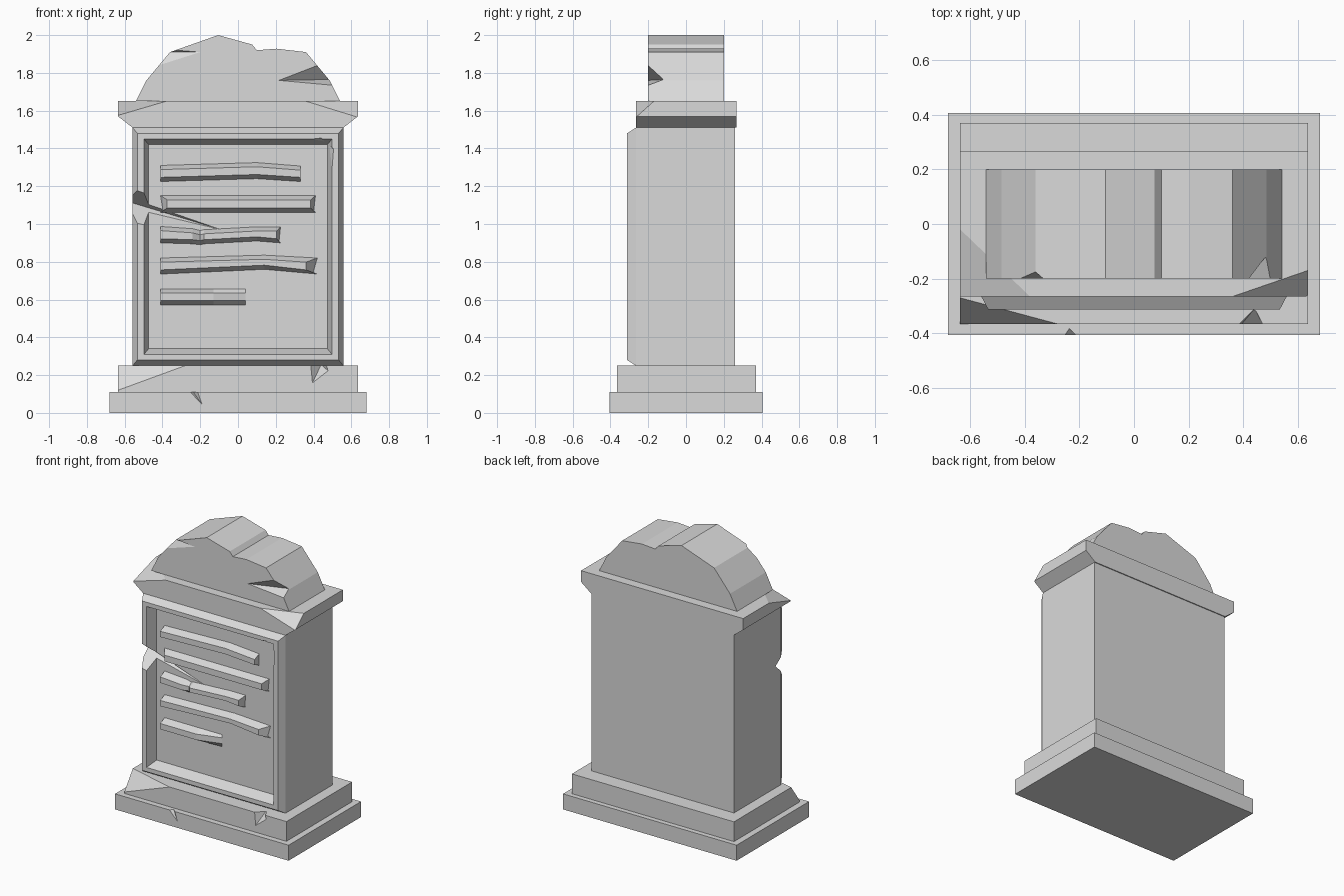
import bpy
import bmesh

cube = bpy.data.objects.get("Cube")
if cube:
    bpy.data.objects.remove(cube, do_unlink=True)

stone = bpy.data.materials.new("grey stone")
stone.use_nodes = True
stone.diffuse_color = (0.7, 0.7, 0.7, 1)
stone.node_tree.nodes["Principled BSDF"].inputs["Base Color"].default_value = (0.7, 0.7, 0.7, 1)


def finish(name, bm):
    bmesh.ops.recalc_face_normals(bm, faces=bm.faces)
    mesh = bpy.data.meshes.new(name)
    bm.to_mesh(mesh)
    bm.free()
    mesh.materials.append(stone)
    obj = bpy.data.objects.new(name, mesh)
    bpy.context.collection.objects.link(obj)
    return obj


def loft(name, sections):
    """Skin a row of matching closed sections and cap both ends."""
    bm = bmesh.new()
    rings = [[bm.verts.new(p) for p in s] for s in sections]
    n = len(rings[0])
    for a, b in zip(rings, rings[1:]):
        for i in range(n):
            j = (i + 1) % n
            bm.faces.new((a[i], a[j], b[j], b[i]))
    bm.faces.new(rings[0])
    bm.faces.new(rings[-1])
    return finish(name, bm)


def extrude_profile(name, profile, y0, y1):
    return loft(name, [[(x, y, z) for x, z in profile] for y in (y0, y1)])


def block(name, half_x, y0, y1, z0, z1):
    return extrude_profile(name, [(-half_x, z0), (half_x, z0), (half_x, z1), (-half_x, z1)], y0, y1)


def chip(target, points):
    """Break a piece off the target with a convex cutter."""
    bm = bmesh.new()
    for p in points:
        bm.verts.new(p)
    result = bmesh.ops.convex_hull(bm, input=bm.verts)
    loose = [g for g in result["geom_interior"] if isinstance(g, bmesh.types.BMVert)]
    bmesh.ops.delete(bm, geom=loose, context='VERTS')
    cutter = finish("chip_cutter", bm)
    cutter.hide_render = True
    mod = target.modifiers.new("chip", 'BOOLEAN')
    mod.operation = 'DIFFERENCE'
    mod.solver = 'EXACT'
    mod.object = cutter
    bpy.context.view_layer.objects.active = target
    bpy.ops.object.modifier_apply(modifier=mod.name)
    bpy.data.objects.remove(cutter, do_unlink=True)


# Stepped base
lower_step = block("lower_step", 0.68, -0.405, 0.405, 0, 0.11)
chip(lower_step, [(-0.26, -0.41, 0.115), (-0.24, -0.38, 0.115), (-0.21, -0.41, 0.115), (-0.18, -0.41, 0.03)])
upper_step = block("upper_step", 0.635, -0.365, 0.37, 0.11, 0.25)
chip(upper_step, [(-0.635, -0.365, 0.12), (-0.635, -0.27, 0.25), (-0.28, -0.365, 0.25), (-0.75, -0.5, 0.35)])
chip(upper_step, [(0.38, -0.37, 0.255), (0.44, -0.31, 0.255), (0.47, -0.37, 0.255),
                  (0.48, -0.37, 0.22), (0.39, -0.37, 0.15)])

# Main slab with chamfered frame and sunken panel
PANEL = -0.235


def frame_ring(inset, half_x, y):
    lo, hi = 0.25 + inset, 1.51 - inset
    return [(-half_x, y, lo), (half_x, y, lo), (half_x, y, hi), (-half_x, y, hi)]


slab = loft("slab", [frame_ring(0, 0.558, 0.26), frame_ring(0, 0.558, -0.265),
                     frame_ring(0.03, 0.533, -0.312), frame_ring(0.06, 0.498, -0.312),
                     frame_ring(0.09, 0.473, PANEL)])
# Crack running from the frame into the panel
chip(slab, [(-0.62, -0.2, 1.13), (-0.62, -0.36, 1.24), (-0.62, -0.36, 0.98),
            (-0.09, PANEL, 0.97), (-0.12, -0.36, 0.98)])
# Broken inner corner of the frame
chip(slab, [(0.25, -0.33, 1.445), (0.43, -0.33, 1.465), (0.515, -0.33, 1.39),
            (0.5, -0.33, 1.2), (0.4, -0.33, 1.3), (0.475, -0.25, 1.422)])

# Flared cornice
cornice = extrude_profile("cornice", [(-0.558, 1.51), (0.558, 1.51), (0.635, 1.57),
                                      (0.635, 1.65), (-0.635, 1.65), (-0.635, 1.57)], -0.265, 0.267)
chip(cornice, [(-0.635, -0.265, 1.575), (-0.635, -0.02, 1.65), (-0.38, -0.265, 1.65), (-0.75, -0.4, 1.75)])
chip(cornice, [(0.635, -0.265, 1.565), (0.635, -0.17, 1.65), (0.36, -0.265, 1.65), (0.75, -0.4, 1.75)])

# Weathered arched crown
crown = extrude_profile("crown", [(-0.54, 1.65), (-0.485, 1.76), (-0.36, 1.91), (-0.105, 2.0),
                                  (0.075, 1.95), (0.1, 1.92), (0.205, 1.928), (0.36, 1.91),
                                  (0.485, 1.76), (0.54, 1.65)], -0.2, 0.2)
chip(crown, [(0.2, -0.205, 1.76), (0.42, -0.205, 1.845), (0.53, -0.205, 1.73),
             (0.48, -0.12, 1.765), (0.53, -0.14, 1.765)])
chip(crown, [(-0.42, -0.2, 1.84), (-0.2, -0.2, 1.91), (-0.36, -0.175, 1.91), (-0.45, -0.28, 1.97)])


# Raised bars on the panel: each station is x, top, bottom, height, shift of the front end
def bar(name, stations):
    sections = []
    for x, top, bottom, rise, shift in stations:
        front = PANEL - rise
        sections.append([(x, PANEL + 0.03, top), (x, PANEL, top), (x + shift, front, top - 0.022),
                         (x + shift, front, bottom + 0.022), (x, PANEL, bottom), (x, PANEL + 0.03, bottom)])
    return loft(name, sections)


R = 0.05
bar("bar_1", [(-0.41, 1.31, 1.225, R, 0), (0.1, 1.325, 1.24, R, 0), (0.33, 1.307, 1.225, R, 0)])
bar("bar_2", [(-0.41, 1.15, 1.062, R, 0.035), (0.41, 1.15, 1.062, R, -0.025)])
bar("bar_3", [(-0.41, 0.987, 0.9, R, 0), (-0.24, 0.975, 0.895, R, 0), (-0.2, 0.965, 0.89, 0.025, 0),
              (-0.18, 0.97, 0.895, R, 0), (0.1, 0.985, 0.91, R, 0), (0.225, 0.985, 0.9, R, -0.02)])
bar("bar_4", [(-0.41, 0.82, 0.735, R, 0), (0.14, 0.835, 0.76, R, 0), (0.42, 0.82, 0.735, R, -0.06)])
bar("bar_5", [(-0.41, 0.657, 0.572, R, 0), (-0.13, 0.657, 0.572, R, 0), (0.04, 0.657, 0.572, 0.002, 0)])
